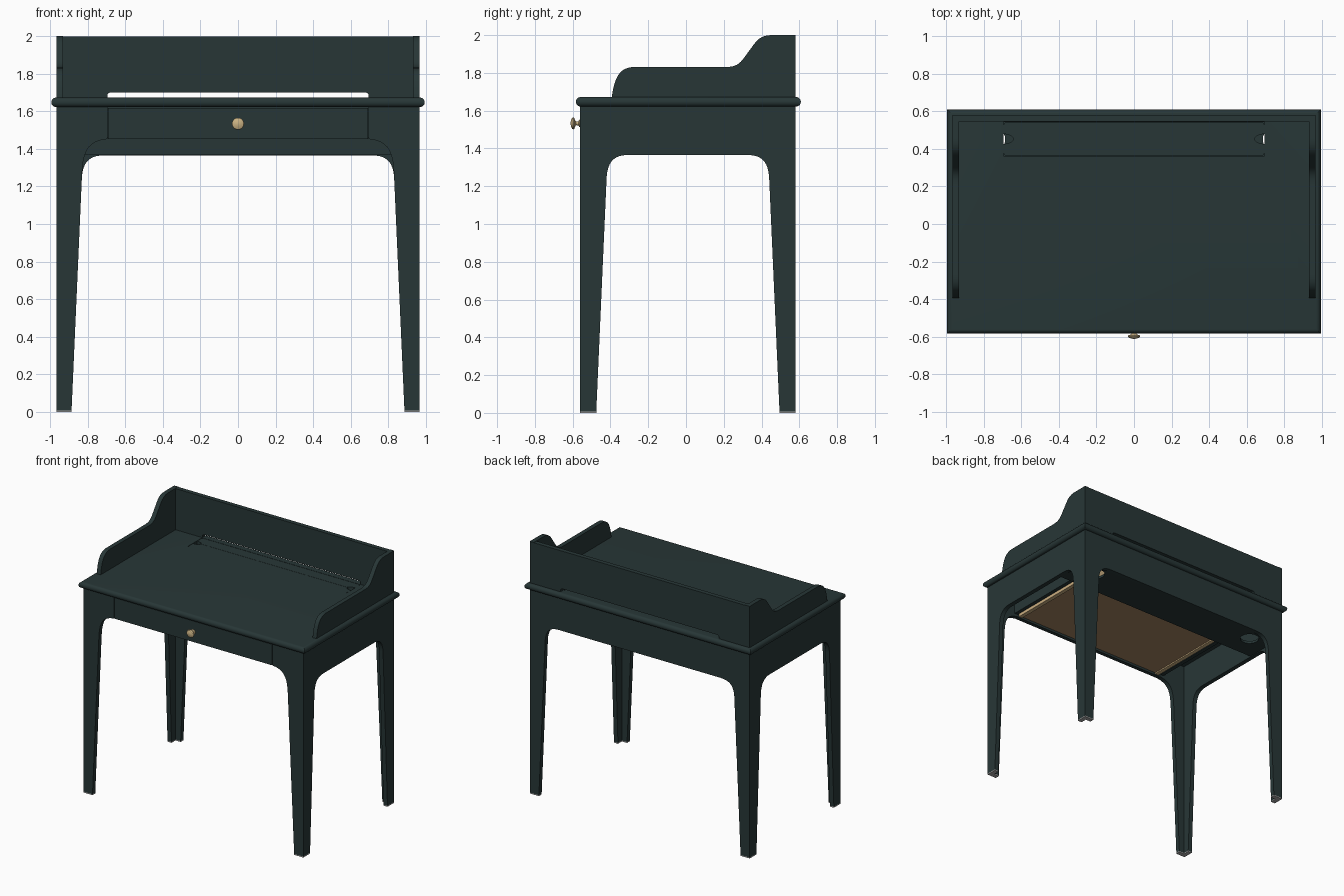
import bpy, bmesh, math
from mathutils import Vector
from mathutils.geometry import interpolate_bezier

if "Cube" in bpy.data.objects:
    bpy.data.objects.remove(bpy.data.objects["Cube"])


def material(name, rgb):
    m = bpy.data.materials.new(name)
    m.diffuse_color = (*rgb, 1)
    m.use_nodes = True
    m.node_tree.nodes["Principled BSDF"].inputs["Base Color"].default_value = m.diffuse_color
    return m


PAINT = material("dark green paint", (0.0205, 0.0375, 0.0375))
TAN = material("pale wood", (0.60, 0.43, 0.22))
BROWN = material("brown board", (0.37, 0.225, 0.115))
BRASS = material("brass", (0.60, 0.45, 0.23))
GREY = material("grey felt", (0.40, 0.40, 0.40))


def finish(name, bm, mat):
    bmesh.ops.recalc_face_normals(bm, faces=bm.faces)
    me = bpy.data.meshes.new(name)
    bm.to_mesh(me)
    bm.free()
    me.materials.append(mat)
    ob = bpy.data.objects.new(name, me)
    bpy.context.collection.objects.link(ob)
    return ob


def loft(name, loops, mat):
    """Skin closed loops of equal length and cap both ends."""
    bm = bmesh.new()
    rows = [[bm.verts.new(p) for p in loop] for loop in loops]
    n = len(rows[0])
    for a, b in zip(rows, rows[1:]):
        for i in range(n):
            j = (i + 1) % n
            bm.faces.new((a[i], a[j], b[j], b[i]))
    bm.faces.new(rows[0])
    bm.faces.new(rows[-1])
    return finish(name, bm, mat)


def prism(name, pts, axis, lo, hi, mat=PAINT):
    place = {'X': lambda p, d: (d, p[0], p[1]),
             'Y': lambda p, d: (p[0], d, p[1]),
             'Z': lambda p, d: (p[0], p[1], d)}[axis]
    return loft(name, [[place(p, d) for p in pts] for d in (lo, hi)], mat)


def box(name, x0, x1, y0, y1, z0, z1, mat=PAINT):
    return prism(name, [(x0, y0), (x1, y0), (x1, y1), (x0, y1)], 'Z', z0, z1, mat)


def curve(a, b, c, d, n=10):
    return [tuple(v)[:2] for v in interpolate_bezier(*[Vector((*p, 0)) for p in (a, b, c, d)], n)]


def mirror(pts, centre=0):
    return [(2 * centre - x, z) for x, z in reversed(pts)]


def cut(ob, cutters):
    for c in cutters:
        c.hide_render = True
        m = ob.modifiers.new("cut", 'BOOLEAN')
        m.operation = 'DIFFERENCE'
        m.object = c


T = 0.035        # board thickness
ZA = 1.63        # top of the aprons
FOOT = 0.008     # pad height
cutters = []

# Side frames: two tapered legs joined by an arched apron
mid = 0.01
leg = [(0.58, ZA), (0.58, FOOT), (0.495, FOOT)] + \
    curve((0.44, 1.25), (0.434, 1.33), (0.40, 1.365), (0.33, 1.365))
for s, side in ((-1, "left"), (1, "right")):
    prism(side + "_side_frame", leg + mirror(leg, mid), 'X', s * (0.965 - T), s * 0.965)

# Back frame with arched apron
half = [(0.93, ZA), (0.93, FOOT), (0.885, FOOT)] + \
    curve((0.83, 1.25), (0.824, 1.33), (0.79, 1.365), (0.71, 1.365))
prism("back_frame", half + mirror(half), 'Y', 0.545, 0.58)

# Front legs, widening up to the drawer opening
front = [(0.93, ZA), (0.93, FOOT), (0.885, FOOT)] + \
    curve((0.83, 1.25), (0.825, 1.39), (0.80, 1.44), (0.695, 1.452)) + [(0.695, ZA)]
for s, side in ((-1, "left"), (1, "right")):
    prism(side + "_front_leg", [(s * x, z) for x, z in front], 'Y', -0.56, -0.525)

# L-shaped feet pads
for sx in (-1, 1):
    for yo, sy in ((-0.56, 1), (0.58, -1)):
        pad = [(0, 0), (0.08, 0), (0.08, T), (T, T), (T, 0.085), (0, 0.085)]
        prism("foot_pad", [(sx * (0.965 - u), yo + sy * v) for u, v in pad], 'Z', 0, FOOT, GREY)

# Table top with fully rounded edge and cable slot
r, loops = 0.025, []
for i in range(13):
    t = math.pi * (i / 12 - 0.5)
    d, z = r * (1 - math.cos(t)), 1.647 + r * math.sin(t)
    x, y0, y1 = 0.993 - d, -0.583 + d, 0.608 - d
    loops.append([(-x, y0, z), (x, y0, z), (x, y1, z), (-x, y1, z)])
top = loft("table_top", loops, PAINT)
slot = box("slot_cutter", -0.695, 0.695, 0.362, 0.542, 1.5, 1.8)
cut(top, [slot])
cutters.append(slot)

# Two cable flaps with quarter-round finger notches at the ends
for s, side in ((-1, "front"), (1, "rear")):
    yc, yo = 0.452, 0.452 + s * 0.0885
    end = [(0.693 - 0.05 * math.cos(a), yc + s * (0.001 + 0.025 * math.sin(a)))
           for a in [math.pi / 2 * k / 6 for k in range(7)]]
    end += [(0.693, yo - s * 0.012), (0.689, yo - s * 0.004), (0.681, yo)]
    prism(side + "_cable_flap", end + mirror(end), 'Z', 1.64, 1.671)

# Cable tray under the slot, with a round outlet at each end
tray = box("cable_tray", -0.93, 0.93, 0.25, 0.545, 1.37, 1.39)
for s in (-1, 1):
    ring = [(math.cos(k * math.pi / 12), math.sin(k * math.pi / 12)) for k in range(24)]
    hx, hy = s * 0.755, 0.45
    hole = prism("outlet_cutter", [(hx + 0.07 * c, hy + 0.07 * q) for c, q in ring], 'Z', 1.3, 1.5)
    cut(tray, [hole])
    cutters.append(hole)
box("tray_front", -0.93, 0.93, 0.25, 0.265, 1.39, 1.46)

# Gallery sides with a stepped curve
gal = [(-0.395, 1.66)] + curve((-0.392, 1.68), (-0.375, 1.79), (-0.345, 1.831), (-0.27, 1.831), 12) + \
    curve((0.21, 1.831), (0.265, 1.831), (0.285, 1.85), (0.305, 1.877), 9) + \
    curve((0.355, 1.945), (0.375, 1.972), (0.395, 2.0), (0.455, 2.0), 9) + [(0.58, 2.0), (0.58, 1.66)]
for s, side in ((-1, "left"), (1, "right")):
    prism(side + "_gallery", gal, 'X', s * 0.93, s * 0.965)

# Gallery back with a long cable gap along the bottom
gap = [(0.93, 1.998), (0.93, 1.66), (0.695, 1.66)] + \
    curve((0.695, 1.68), (0.695, 1.692), (0.688, 1.699), (0.675, 1.699), 6)
prism("gallery_back", gap + mirror(gap), 'Y', 0.545, 0.58)

# Drawer: painted front, pale sides, brown bottom
box("drawer_front", -0.691, 0.691, -0.56, -0.53, 1.452, 1.618)
for s, side in ((-1, "left"), (1, "right")):
    box(side + "_drawer_side", s * 0.652, s * 0.684, -0.53, 0.30, 1.46, 1.58, TAN)
    box(side + "_drawer_rail", s * 0.70, s * 0.73, -0.525, 0.545, 1.47, ZA)
box("drawer_back", -0.652, 0.652, 0.28, 0.30, 1.48, 1.58, TAN)
box("drawer_bottom", -0.652, 0.652, -0.53, 0.28, 1.47, 1.48, BROWN)

# Turned knob
prof = [(0.019, -0.558), (0.019, -0.565), (0.011, -0.570), (0.010, -0.582), (0.018, -0.588),
        (0.030, -0.592), (0.032, -0.598), (0.028, -0.604), (0.016, -0.609), (0.004, -0.611)]
loft("drawer_knob", [[(q * math.cos(k * math.pi / 12), y, 1.533 + q * math.sin(k * math.pi / 12))
                      for k in range(24)] for q, y in prof], BRASS)

# Apply the cuts, remove cutters, smooth the curves
bpy.ops.object.select_all(action='SELECT')
bpy.context.view_layer.objects.active = top
bpy.ops.object.convert(target='MESH')
for c in cutters:
    bpy.data.objects.remove(c)
bpy.ops.object.select_all(action='SELECT')
bpy.ops.object.shade_smooth_by_angle(angle=math.radians(30))
